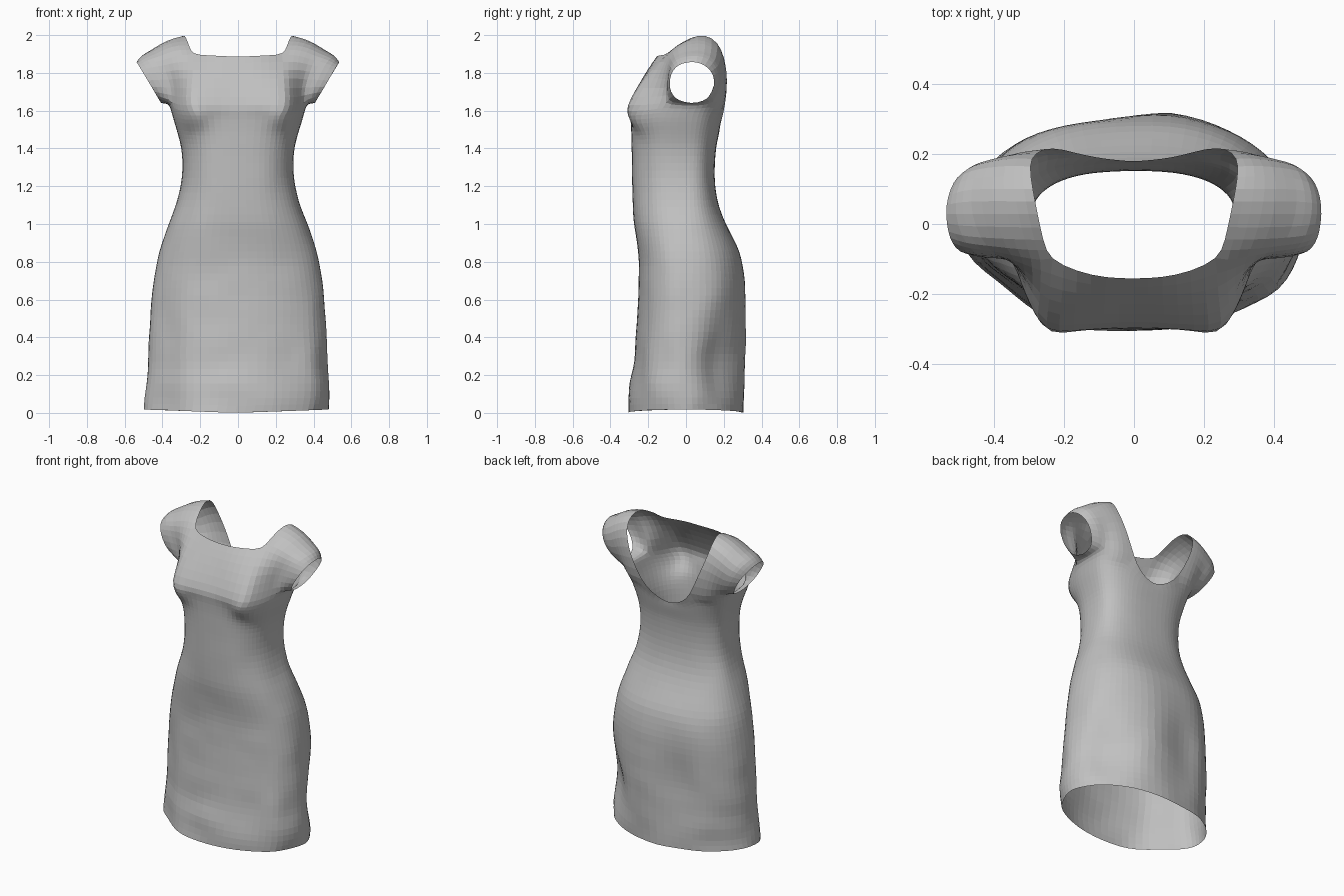
import bpy, bmesh, math
from mathutils import Vector, noise

cube = bpy.data.objects.get("Cube")
if cube:
    bpy.data.objects.remove(cube)

# Fabric colour
fabric = bpy.data.materials.new("grey_fabric")
fabric.use_nodes = True
GREY = (0.53, 0.53, 0.53, 1)
fabric.diffuse_color = GREY
fabric.node_tree.nodes["Principled BSDF"].inputs["Base Color"].default_value = GREY

# Height, half width, front depth, back depth
PROFILE = [(0, .485, -.31, .302), (.17, .485, -.298, .308), (.25, .483, -.272, .31),
           (.4, .475, -.267, .314), (.6, .462, -.252, .315), (.75, .442, -.247, .308),
           (.85, .42, -.255, .288), (1, .37, -.278, .21), (1.1, .33, -.283, .17),
           (1.2, .3, -.286, .153), (1.3, .293, -.288, .15), (1.4, .3, -.289, .16),
           (1.5, .322, -.292, .178), (1.64, .36, -.3, .2)]
COLS = 16
WAIST_TOP, ARMPIT = 1.4, 1.62

# Shoulder strap rows, neck edge to armhole, running from chest over to the back
STRAP = [
    [(.262, -.322, 1.62), (.3, -.24, 1.62), (.328, -.165, 1.625), (.347, -.1, 1.64)],
    [(.255, -.262, 1.72), (.29, -.195, 1.72), (.32, -.135, 1.72), (.345, -.098, 1.72)],
    [(.245, -.182, 1.82), (.29, -.15, 1.82), (.34, -.115, 1.82), (.38, -.092, 1.81)],
    [(.243, -.1, 1.897), (.29, -.1, 1.902), (.35, -.092, 1.887), (.4, -.08, 1.87)],
    [(.26, -.05, 1.945), (.31, -.05, 1.95), (.38, -.048, 1.935), (.44, -.045, 1.9)],
    [(.277, .03, 1.99), (.33, .03, 1.985), (.4, .03, 1.96), (.47, .03, 1.915)],
    [(.29, .1, 2.005), (.34, .1, 1.99), (.41, .1, 1.96), (.47, .1, 1.915)],
    [(.3, .17, 1.965), (.345, .175, 1.95), (.4, .17, 1.92), (.45, .165, 1.88)],
    [(.285, .205, 1.88), (.32, .205, 1.87), (.37, .2, 1.845), (.42, .187, 1.81)],
    [(.235, .222, 1.76), (.28, .217, 1.76), (.33, .2, 1.75), (.37, .18, 1.73)],
    [(.17, .205, 1.62), (.24, .205, 1.62), (.3, .185, 1.625), (.34, .145, 1.645)]]
STRAP = [[Vector(p) for p in row] for row in STRAP]
UNDERARM = [Vector(p) for p in [(.358, -.045, 1.637), (.365, .03, 1.633), (.36, .1, 1.637)]]
SCOOP = [Vector(p) for p in [(.11, .19, 1.56), (.05, .182, 1.53), (0, .178, 1.52)]]
CHEST = [Vector((0, y, z)) for y, z in [(-.303, 1.62), (-.255, 1.72), (-.2, 1.82), (-.156, 1.885)]]

# Pulls in the skirt cloth: centre, reach, push
PULLS = [((.4, .19, .27), (.14, .13, .17), (-.05, -.04, 0)),
         ((-.15, .31, .4), (.08, .2, .24), (0, -.045, 0)),
         ((.12, .31, .4), (.08, .2, .35), (0, .014, 0)),
         ((-.4, -.19, .2), (.1, .1, .5), (.02, .022, 0)),
         ((.4, -.19, .15), (.07, .08, .35), (.012, -.025, 0)),
         ((-.48, -.08, 0), (.1, .08, .12), (-.018, 0, 0))]


def bump(value, centre, width):
    return math.exp(-((value - centre) / width) ** 2)


def profile(z):
    for a, b in zip(PROFILE, PROFILE[1:]):
        if z <= b[0]:
            t = (z - a[0]) / (b[0] - a[0])
            return [p + (q - p) * t for p, q in zip(a[1:], b[1:])]
    return PROFILE[-1][1:]


def body_point(col, z):
    """Point on the left half of the torso, front centre to back centre."""
    width, front, back = profile(z)
    angle = math.pi * col / COLS
    power = .97 - .2 * min(1, z / 1.3)
    s, c = abs(math.sin(angle)) ** power, math.cos(angle)
    depth = abs(c) ** power
    x = width * s if 0 < col < COLS else 0
    y = front * depth if c > 0 else back * depth
    if c > 0:
        # Bust
        y -= .075 * bump(x, .245, .068) * bump(z, 1.575, .065)
    return Vector((x, y, z))


bm = bmesh.new()


def loft(rows, closed=False):
    """Bridge rows of equal length with quads."""
    grid = [[bm.verts.new(p) for p in row] for row in rows]
    for a, b in zip(grid, grid[1:]):
        n = len(a)
        for i in range(n if closed else n - 1):
            j = (i + 1) % n
            bm.faces.new((a[i], a[j], b[j], b[i]))


# Torso and skirt, ending at the armpits and the back scoop
chest_rows = [[c.lerp(s[0], k / 3) for k in range(4)] for c, s in zip(CHEST, STRAP)]
for row, bow in zip(chest_rows, (0, .004, .01, .017)):
    for k in (1, 2):
        row[k].y -= bow
top = chest_rows[0][:3] + STRAP[0] + UNDERARM + STRAP[-1][::-1] + SCOOP
rows = [[body_point(c, i * WAIST_TOP / 18) for c in range(COLS + 1)] for i in range(19)]
for z in (1.45, 1.49, 1.53, 1.575):
    t = (z - WAIST_TOP) / (ARMPIT - WAIST_TOP)
    row = []
    for c in range(COLS + 1):
        p = body_point(c, WAIST_TOP + (top[c].z - WAIST_TOP) * t)
        q = p.lerp(top[c], t * t * .5) if c > 3 else p
        row.append(Vector((q.x, q.y, p.z)))
    rows.append(row)
loft(rows + [top])

# Chest panel and shoulder straps
loft(chest_rows)
loft(STRAP)

# Cap sleeve, from armhole to slanted cuff
armhole = [row[-1] for row in STRAP] + UNDERARM[::-1]
cuff, middle = [], []
for p in armhole:
    d = Vector((p.y - .03, p.z - 1.75)).normalized()
    y, z = .03 + .125 * d.x, 1.748 + .113 * d.y
    q = Vector((.403 + (z - 1.635) * .6, y, z))
    m = p.lerp(q, .5)
    middle.append(m + Vector((.012 * max(d.y, 0), .01 * d.x, .008 * max(d.y, 0))))
    cuff.append(q)
loft([armhole, middle, cuff], closed=True)

# Mirror to the other side and weld
bmesh.ops.remove_doubles(bm, verts=bm.verts, dist=.0005)
half = bm.verts[:] + bm.edges[:] + bm.faces[:]
bmesh.ops.mirror(bm, geom=half, axis="X", merge_dist=.0005)
bmesh.ops.remove_doubles(bm, verts=bm.verts, dist=.0005)
bmesh.ops.recalc_face_normals(bm, faces=bm.faces)

# Hanging folds and soft creases, strongest near the hem
for v in bm.verts:
    start = v.co.copy()
    shift = noise.noise_vector(start * 9) * (.014 * max(0, 1 - start.z / 1.4) + .002)
    v.co += Vector((shift.x, shift.y, 0))
    for centre, reach, push in PULLS:
        v.co += Vector(push) * math.prod(map(bump, start, centre, reach))
    if start.z < .01:
        v.co.z = .018 * abs(start.x) / .49
        v.co.x -= .008

mesh = bpy.data.meshes.new("dress")
bm.to_mesh(mesh)
bm.free()
mesh.materials.append(fabric)
dress = bpy.data.objects.new("dress", mesh)
bpy.context.collection.objects.link(dress)
sub = dress.modifiers.new("fabric_facets", "SUBSURF")
sub.levels = sub.render_levels = 1
